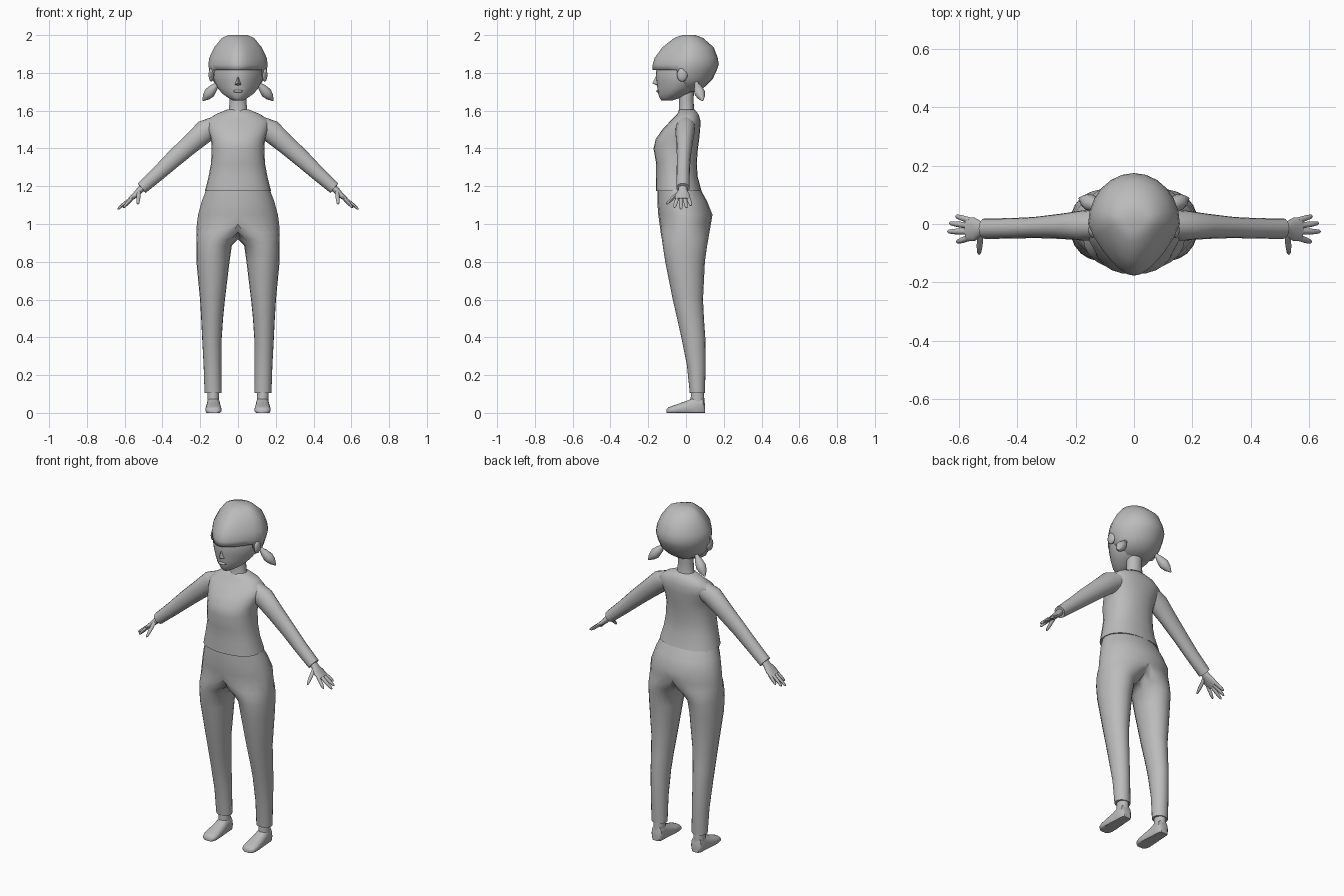
import bpy, bmesh, math
from mathutils import Vector

if "Cube" in bpy.data.objects:
    bpy.data.objects.remove(bpy.data.objects["Cube"])

grey = bpy.data.materials.new("plain grey")
grey.diffuse_color = (0.5, 0.5, 0.5, 1)
grey.use_nodes = True
grey.node_tree.nodes["Principled BSDF"].inputs["Base Color"].default_value = grey.diffuse_color


def finish(name, bm, mirror=False, angle=45):
    """Turn a bmesh into a smooth shaded object, mirrored in x if asked."""
    me = bpy.data.meshes.new(name)
    bm.to_mesh(me)
    bm.free()
    ob = bpy.data.objects.new(name, me)
    bpy.context.collection.objects.link(ob)
    me.materials.append(grey)
    bpy.ops.object.select_all(action='DESELECT')
    ob.select_set(True)
    bpy.context.view_layer.objects.active = ob
    bpy.ops.object.shade_smooth_by_angle(angle=math.radians(angle))
    if mirror:
        mod = ob.modifiers.new("mirror", 'MIRROR')
        mod.merge_threshold = 0.0005
    return ob


def ring(c, u, v, n=20, power=1.0, pinch=0.0):
    """Oval around c; power < 1 is boxier, pinch narrows the -v side."""
    pts = []
    for i in range(n):
        t = 2 * math.pi * i / n
        a, b = math.cos(t), math.sin(t)
        a = math.copysign(abs(a) ** power, a) if abs(a) > 1e-6 else 0
        b = math.copysign(abs(b) ** power, b) if abs(b) > 1e-6 else 0
        a *= 1 - pinch * max(0, -b)
        pts.append(Vector(c) + Vector(u) * a + Vector(v) * b)
    return pts


def loft(rings):
    bm = bmesh.new()
    loops = [[bm.verts.new(p) for p in r] for r in rings]
    n = len(loops[0])
    for a, b in zip(loops, loops[1:]):
        for i in range(n):
            j = (i + 1) % n
            bm.faces.new((a[i], a[j], b[j], b[i]))
    bm.faces.new(loops[0][::-1])
    bm.faces.new(loops[-1])
    bmesh.ops.recalc_face_normals(bm, faces=bm.faces[:])
    return bm


def stack(rows, **kw):
    """Horizontal rings from rows of (z, centre x, half width, front y, back y)."""
    return [ring((cx, (f + b) / 2, z), (rx, 0, 0), (0, (b - f) / 2, 0), **kw)
            for z, cx, rx, f, b in rows]


def tube(rows, across=(0, 1, 0), n=16):
    """Rings square to a path, rows of (centre, half width, half thickness)."""
    d = (Vector(rows[-1][0]) - Vector(rows[0][0])).normalized()
    u = Vector(across)
    u = (u - d * u.dot(d)).normalized()
    v = d.cross(u)
    return loft([ring(c, u * w, v * t, n) for c, w, t in rows])


def ball(name, c, size, mirror=False):
    bm = bmesh.new()
    bmesh.ops.create_uvsphere(bm, u_segments=14, v_segments=10, radius=1)
    for v in bm.verts:
        v.co = Vector([c[k] + v.co[k] * size[k] for k in range(3)])
    return finish(name, bm, mirror)


# Trousers: half pelvis and one leg, clipped at the centre plane and mirrored
rows = [(1.19, 0, .165, -.15, .073), (1.12, 0, .192, -.152, .112),
        (1.05, 0, .211, -.147, .14), (1.0, 0, .218, -.14, .132),
        (.955, .07, .15, -.134, .124), (.92, .106, .115, -.128, .118),
        (.885, .127, .094, -.123, .112), (.8, .1325, .0875, -.11, .1),
        (.6, .135, .066, -.07, .09), (.5, .137, .058, -.047, .095),
        (.4, .138, .052, -.025, .102), (.25, .135, .047, .005, .104),
        (.105, .132, .045, .02, .1)]
rings = stack(rows)
for r in rings:
    for p in r:
        p.x = max(p.x, 0)
bm = loft(rings)
bmesh.ops.delete(bm, geom=[f for f in bm.faces if all(v.co.x < 1e-5 for v in f.verts)],
                 context='FACES')
bmesh.ops.remove_doubles(bm, verts=bm.verts[:], dist=1e-5)
finish("trousers", bm, True, 60)

# Shirt body
rows = [(1.175, 0, .175, -.16, .082), (1.25, 0, .156, -.158, .062),
        (1.32, 0, .143, -.158, .057), (1.40, 0, .139, -.172, .063),
        (1.45, 0, .143, -.16, .07), (1.50, 0, .16, -.125, .075),
        (1.545, 0, .168, -.083, .077), (1.58, 0, .12, -.048, .067),
        (1.605, 0, .06, -.035, .047)]
finish("shirt", loft(stack(rows, n=24, power=.88)), angle=60)

# Sleeves
finish("sleeve", tube([((.10, 0, 1.53), .05, .05), ((.17, -.005, 1.495), .052, .06),
                       ((.25, -.008, 1.425), .043, .052), ((.34, -.012, 1.345), .036, .046),
                       ((.42, -.015, 1.27), .035, .039), ((.51, -.016, 1.19), .035, .033)]),
       True)

# Hands: palm, four fingers and thumb
finish("palm", tube([((.495, -.016, 1.205), .022, .02), ((.52, -.017, 1.178), .024, .018),
                     ((.545, -.018, 1.152), .04, .015), ((.572, -.018, 1.13), .04, .011)]),
       True)
for name, base, tip in [("little_finger", (.56, .012, 1.137), (.61, .027, 1.098)),
                        ("ring_finger", (.565, -.006, 1.135), (.632, .003, 1.085)),
                        ("middle_finger", (.565, -.026, 1.135), (.638, -.026, 1.078)),
                        ("index_finger", (.56, -.046, 1.137), (.607, -.062, 1.086)),
                        ("thumb", (.525, -.035, 1.17), (.53, -.104, 1.105))]:
    a, b = Vector(base), Vector(tip)
    finish(name, tube([(a, .011, .01), (a.lerp(b, .6), .01, .009),
                       (a.lerp(b, .92), .007, .006), (b, .002, .002)],
                      across=(.3, 1, 0) if name != "thumb" else (1, 0, 0), n=8), True)

# Feet and ankles
rows = [(.1, .022, .05), (.09, .033, .085), (.05, .035, .09), (.015, .038, .068),
        (-.03, .042, .052), (-.07, .043, .038), (-.092, .036, .03), (-.102, .022, .02)]
rings = [ring((.13, y, top * .4), (w, 0, 0), (0, 0, top * .6), power=.85) for y, w, top in rows]
for r in rings:
    for p in r:
        p.z = max(p.z, 0)
finish("foot", loft(rings), True)
finish("ankle", loft(stack([(.03, .131, .033, .025, .098), (.07, .131, .031, .024, .097),
                            (.14, .132, .031, .03, .094)])), True)

# Neck
finish("neck", loft(stack([(1.57, 0, .06, -.045, .05), (1.61, 0, .048, -.037, .042),
                           (1.66, 0, .044, -.037, .04), (1.74, 0, .046, -.04, .045)])))

# Face and skull
rows = [(1.88, 0, .12, -.145, .12), (1.80, 0, .135, -.16, .12), (1.76, 0, .127, -.157, .1),
        (1.72, 0, .108, -.152, .07), (1.69, 0, .083, -.148, .02),
        (1.668, 0, .052, -.14, -.03), (1.653, 0, .025, -.13, -.075)]
finish("face", loft(stack(rows, n=24, pinch=.25)), angle=60)

# Nose wedge and lips
bm = bmesh.new()
tip, top, left, right, under = [bm.verts.new(p) for p in (
    (0, -.178, 1.746), (0, -.155, 1.79), (-.018, -.15, 1.737),
    (.018, -.15, 1.737), (0, -.148, 1.73))]
for f in ((tip, top, left), (tip, right, top), (tip, left, under), (tip, under, right)):
    bm.faces.new(f)
finish("nose", bm, angle=60)
ball("lips", (0, -.147, 1.703), (.025, .011, .008))

# Hair cap, open over the face below the fringe
rows = [(2.0, 0, .05, -.02, .05), (1.985, 0, .085, -.062, .09),
        (1.935, 0, .126, -.125, .147), (1.88, 0, .152, -.166, .168),
        (1.845, 0, .157, -.176, .174), (1.815, 0, .153, -.177, .164),
        (1.765, 0, .138, -.14, .14), (1.73, 0, .11, -.1, .105), (1.70, 0, .06, -.05, .06)]
bm = loft(stack(rows, n=24, pinch=.4))
bmesh.ops.delete(bm, geom=[f for f in bm.faces
                           if f.calc_center_median().z < 1.815
                           and f.calc_center_median().y < -.025 and len(f.verts) == 4],
                 context='FACES')
hair = finish("hair", bm, angle=60)
shell = hair.modifiers.new("shell", 'SOLIDIFY')
shell.thickness = .012
shell.offset = -1

# Ears and pigtails
ball("ear", (.142, -.02, 1.79), (.014, .028, .036), True)
a, b = Vector((.095, .05, 1.76)), Vector((.187, .088, 1.652))
finish("pigtail", tube([(a.lerp(b, t), r, r) for t, r in
                        ((0, .01), (.2, .012), (.35, .021), (.6, .029), (.8, .021), (1, .003))],
                       n=12), True)
